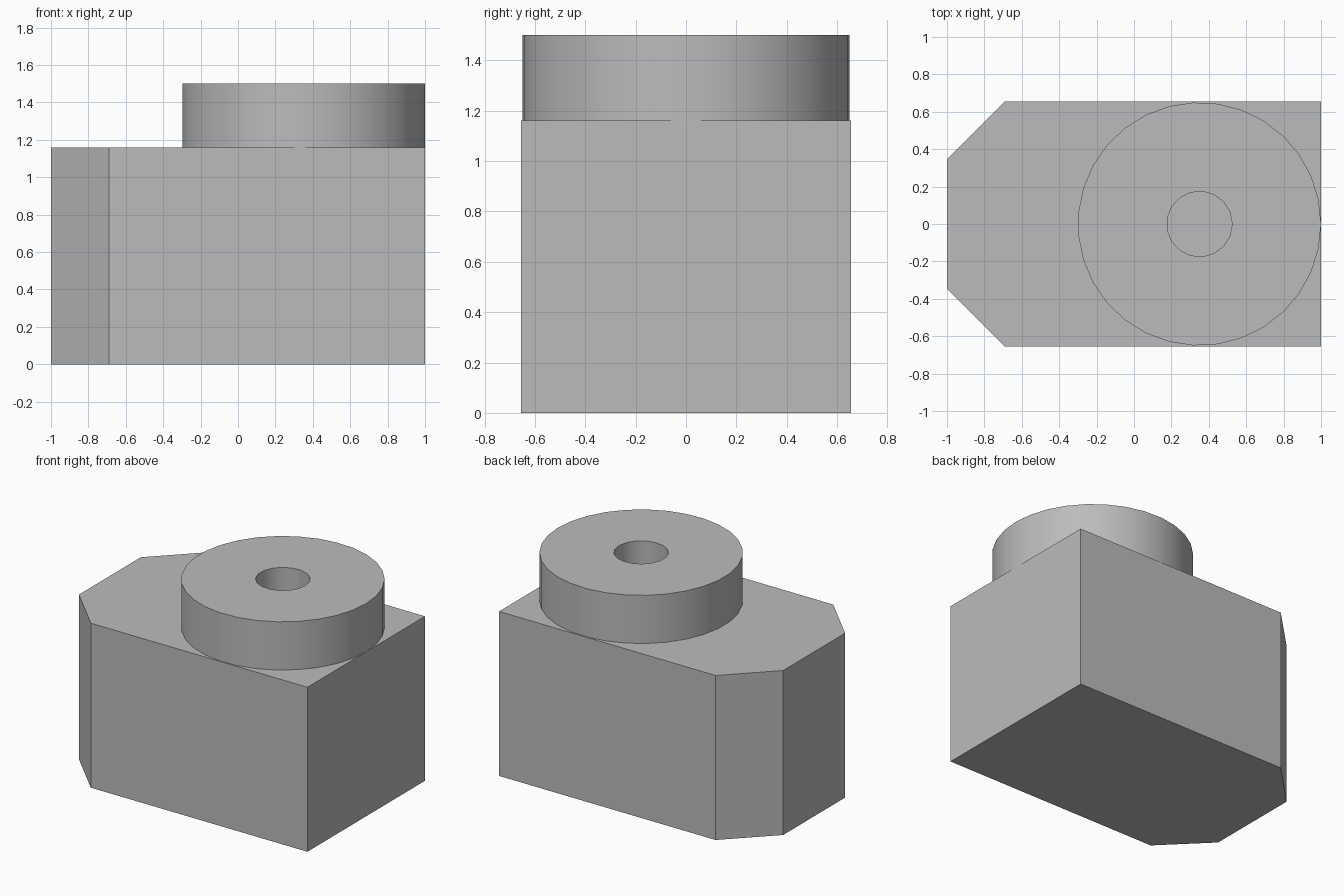
import bpy
import bmesh
from math import cos, sin, tau, radians

cube = bpy.data.objects.get("Cube")
if cube:
    bpy.data.objects.remove(cube)

grey = bpy.data.materials.new("plain grey")
grey.use_nodes = True
colour = (0.5, 0.5, 0.5, 1)
grey.diffuse_color = colour
grey.node_tree.nodes["Principled BSDF"].inputs["Base Color"].default_value = colour

BLOCK_TOP, BOSS_TOP, BOSS_X = 1.16, 1.5, 0.35


def extruded(name, outline, z0, z1):
    """Closed solid from a counter-clockwise outline."""
    bm = bmesh.new()
    face = bm.faces.new([bm.verts.new((x, y, z0)) for x, y in outline])
    top = bmesh.ops.extrude_face_region(bm, geom=[face])["geom"]
    bmesh.ops.translate(bm, vec=(0, 0, z1 - z0),
                        verts=[v for v in top if isinstance(v, bmesh.types.BMVert)])
    bmesh.ops.recalc_face_normals(bm, faces=bm.faces)
    mesh = bpy.data.meshes.new(name)
    bm.to_mesh(mesh)
    bm.free()
    mesh.materials.append(grey)
    obj = bpy.data.objects.new(name, mesh)
    bpy.context.collection.objects.link(obj)
    return obj


def circle(radius, sides):
    return [(BOSS_X + radius * cos(tau * i / sides), radius * sin(tau * i / sides))
            for i in range(sides)]


# Block with two chamfered corners
half = [(1, 0.655), (-0.69, 0.655), (-1, 0.345)]
extruded("block", half + [(x, -y) for x, y in reversed(half)], 0, BLOCK_TOP)

# Round boss with a central hole
boss = extruded("round_boss", circle(0.65, 31), BLOCK_TOP, BOSS_TOP)
cutter = extruded("hole_cutter", circle(0.175, 17), BLOCK_TOP - 0.1, BOSS_TOP + 0.1)
cutter.hide_render = True
cutter.hide_set(True)
cut = boss.modifiers.new("hole", "BOOLEAN")
cut.object = cutter
cut.solver = "EXACT"

# Apply the cut and drop the cutter
bpy.context.view_layer.objects.active = boss
boss.select_set(True)
bpy.ops.object.modifier_apply(modifier=cut.name)
bpy.data.objects.remove(cutter)
bpy.ops.object.shade_smooth_by_angle(angle=radians(40))
